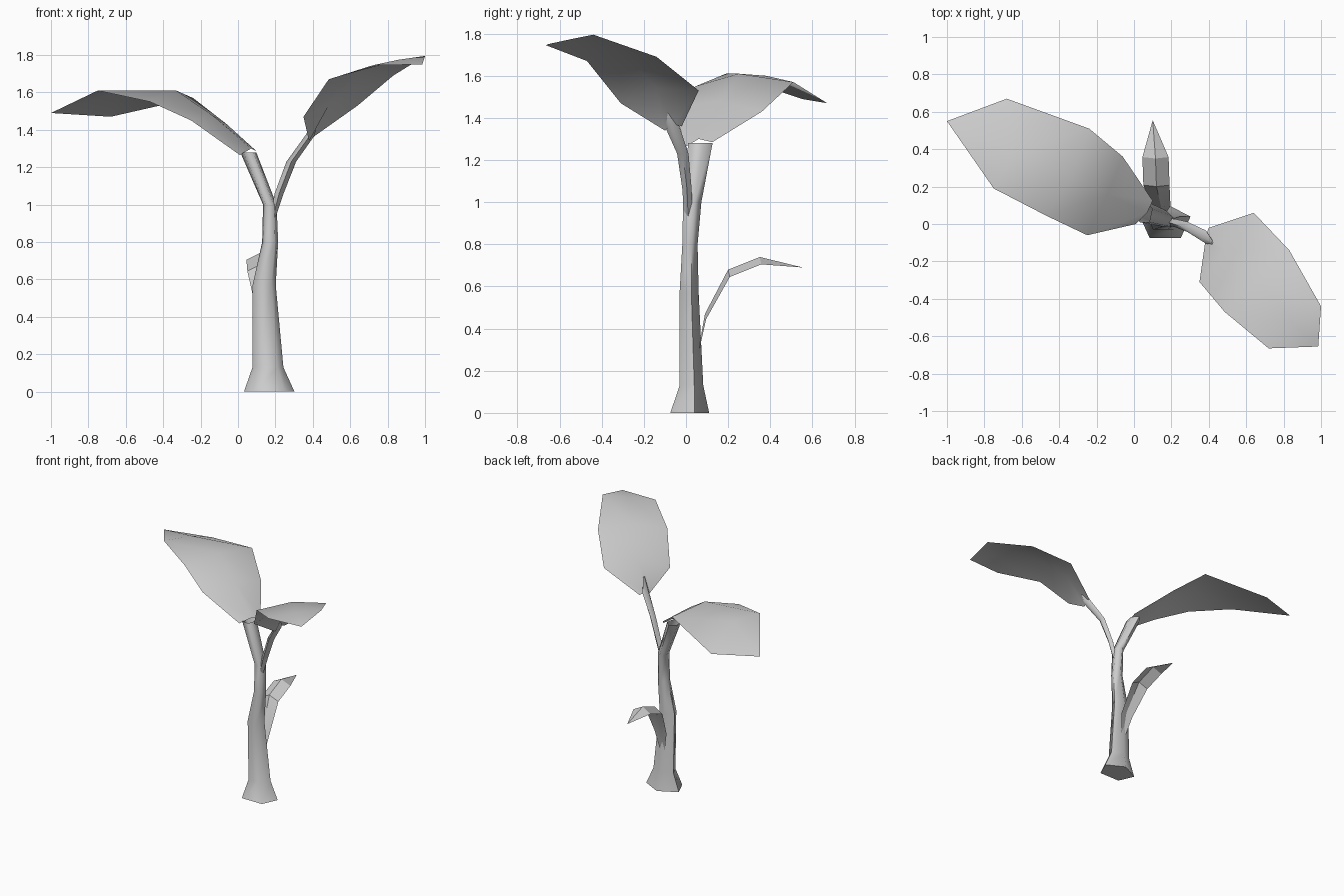
import bpy
import math
from mathutils import Vector

cube = bpy.data.objects.get("Cube")
if cube:
    bpy.data.objects.remove(cube, do_unlink=True)

# One plain grey for the whole plant
grey = bpy.data.materials.new("plain_grey")
grey.use_nodes = True
grey.diffuse_color = (0.6, 0.6, 0.6, 1)
shader = grey.node_tree.nodes["Principled BSDF"]
shader.inputs["Base Color"].default_value = grey.diffuse_color
shader.inputs["Roughness"].default_value = 0.8


def make_object(name, verts, faces, smooth_angle):
    """Create a mesh object, give it the grey and smooth its soft edges."""
    mesh = bpy.data.meshes.new(name)
    mesh.from_pydata(verts, [], faces)
    mesh.materials.append(grey)
    mesh.update()
    obj = bpy.data.objects.new(name, mesh)
    bpy.context.collection.objects.link(obj)
    bpy.ops.object.select_all(action="DESELECT")
    bpy.context.view_layer.objects.active = obj
    obj.select_set(True)
    bpy.ops.object.shade_smooth_by_angle(angle=math.radians(smooth_angle))
    return obj


def make_stem(name, rings, sides):
    """Loft rings of (centre x, y, z, radius x, radius y) into an open tube."""
    verts = []
    for x, y, z, rx, ry in rings:
        for i in range(sides):
            angle = math.pi / 2 + math.tau * i / sides
            verts.append((x + rx * math.cos(angle), y + ry * math.sin(angle), z))
    faces = []
    for ring in range(len(rings) - 1):
        low = ring * sides
        for i in range(sides):
            j = (i + 1) % sides
            faces.append((low + i, low + j, low + sides + j, low + sides + i))
    if rings[0][2] == 0:
        faces.append(tuple(reversed(range(sides))))
    return make_object(name, verts, faces, 80)


def make_leaf(name, right_edge, midrib, left_edge, tip, smooth_angle):
    """Skin a thin blade between two edges and a midrib, closed at the tip."""
    verts, faces = [], []
    for row in zip(right_edge, midrib, left_edge):
        verts.extend(Vector(point) for point in row)
    verts.append(Vector(tip))
    end = len(verts) - 1
    for start in range(0, end - 3, 3):
        for side in (start, start + 1):
            faces.append((side, side + 1, side + 4, side + 3))
    faces.append((end - 3, end - 2, end))
    faces.append((end - 2, end - 1, end))
    return make_object(name, verts, faces, smooth_angle)


# Trunk, flared at the foot and leaning into the stalk of the right leaf
make_stem("trunk", [
    (0.167, 0.008, 0, 0.142, 0.102),
    (0.16, 0.02, 0.13, 0.087, 0.062),
    (0.14, 0.01, 0.57, 0.065, 0.05),
    (0.172, 0.015, 0.8, 0.045, 0.04),
    (0.17, 0.025, 1, 0.038, 0.048),
    (0.055, 0.062, 1.28, 0.045, 0.064),
], 5)

# Slim branch carrying the left leaf
make_stem("branch", [
    (0.185, 0.01, 0.93, 0.015, 0.02),
    (0.22, 0.005, 1.06, 0.024, 0.022),
    (0.285, -0.015, 1.23, 0.026, 0.027),
    (0.385, -0.07, 1.37, 0.025, 0.035),
    (0.42, -0.1, 1.46, 0.004, 0.01),
], 4)

# Broad leaf arching to the right and back
make_leaf(
    "right_leaf",
    [(0.1, 0.125, 1.285), (-0.06, 0.36, 1.43), (-0.24, 0.51, 1.57), (-0.68, 0.67, 1.47)],
    [(0.07, 0.06, 1.3), (-0.14, 0.16, 1.48), (-0.33, 0.25, 1.61), (-0.65, 0.38, 1.6)],
    [(0.01, 0, 1.265), (-0.25, -0.06, 1.45), (-0.47, 0.045, 1.55), (-0.75, 0.19, 1.61)],
    (-1, 0.55, 1.49), 80)

# Broad leaf rising to the left and front
make_leaf(
    "left_leaf",
    [(0.38, -0.1, 1.34), (0.35, -0.31, 1.47), (0.485, -0.47, 1.67), (0.72, -0.665, 1.745)],
    [(0.385, -0.06, 1.37), (0.49, -0.14, 1.54), (0.66, -0.3, 1.715), (0.86, -0.54, 1.775)],
    [(0.4, -0.02, 1.36), (0.64, 0.06, 1.53), (0.83, -0.14, 1.69), (1, -0.44, 1.795)],
    (0.985, -0.655, 1.75), 80)

# Small folded leaf curling away at the back, equal on both sides of its rib
rib = [(0.155, 0.05, 0.25), (0.145, 0.09, 0.47), (0.12, 0.2, 0.68), (0.115, 0.35, 0.74)]
half_widths = [0.01, 0.05, 0.07, 0.07]
edges = []
for side in (1, -1):
    edges.append([(x + side * w, y + w / 9, z - w / 2)
                  for (x, y, z), w in zip(rib, half_widths)])
make_leaf("small_back_leaf", edges[0], rib, edges[1], (0.1, 0.555, 0.69), 20)
